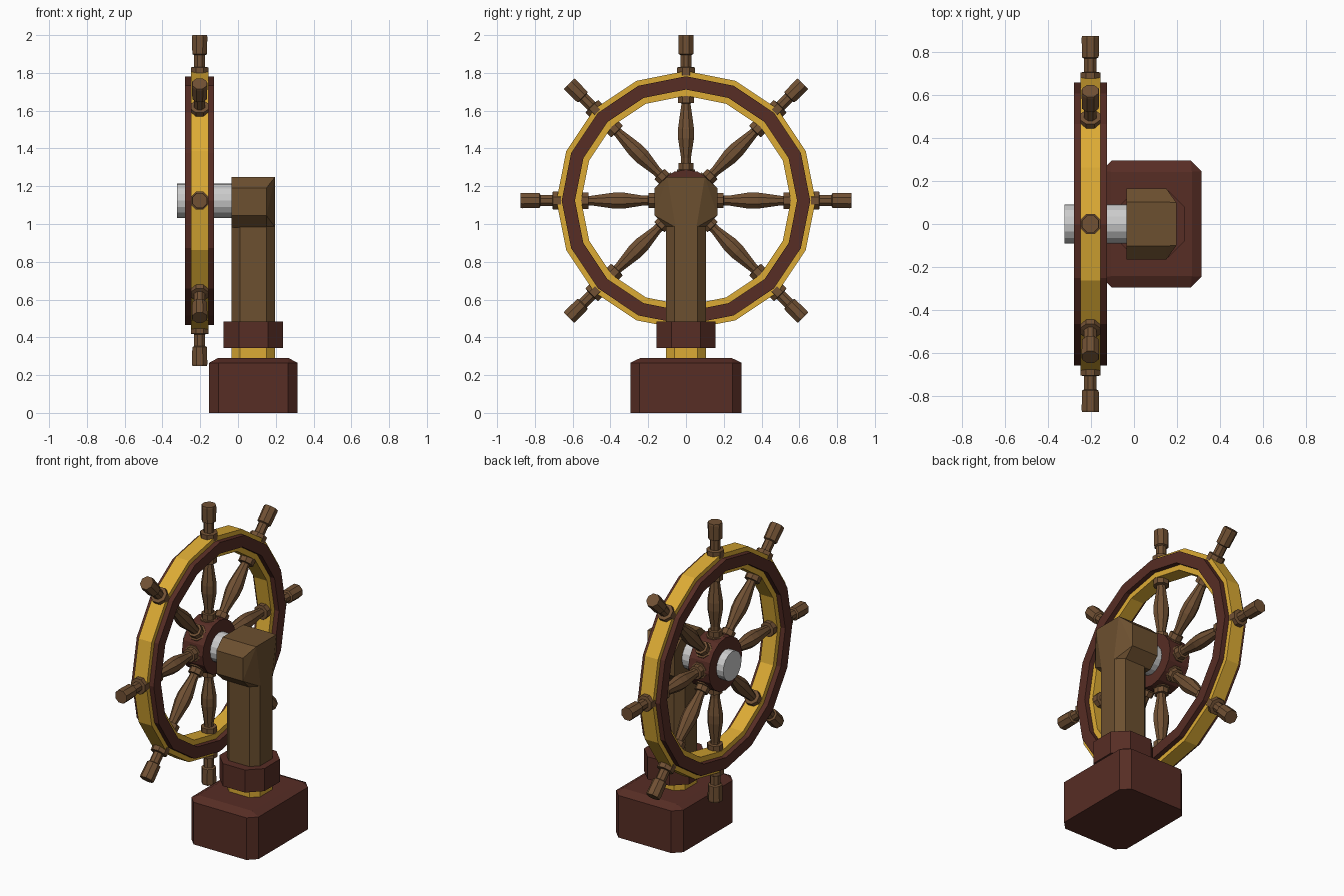
import bpy, bmesh, math
from mathutils import Matrix, Vector

if "Cube" in bpy.data.objects:
    bpy.data.objects.remove(bpy.data.objects["Cube"])


def material(name, rgb):
    m = bpy.data.materials.new(name)
    m.diffuse_color = (*rgb, 1)
    m.use_nodes = True
    m.node_tree.nodes["Principled BSDF"].inputs["Base Color"].default_value = m.diffuse_color
    return m


GOLD = material("gold", (0.72, 0.41, 0.035))
TURNED = material("turned_wood", (0.165, 0.082, 0.034))
POST = material("post_wood", (0.15, 0.079, 0.029))
RED = material("dark_red_wood", (0.095, 0.026, 0.018))
STEEL = material("steel", (0.6, 0.6, 0.6))


def finish(name, bm, mat):
    bmesh.ops.recalc_face_normals(bm, faces=bm.faces)
    me = bpy.data.meshes.new(name)
    bm.to_mesh(me)
    bm.free()
    me.materials.append(mat)
    ob = bpy.data.objects.new(name, me)
    bpy.context.collection.objects.link(ob)
    return ob


def lathe(name, profile, sides, mat, matrix, ring=False, phase=0.0):
    """Spin (along, radius) points about local z; ring joins last to first."""
    bm = bmesh.new()
    loops = []
    for h, r in profile:
        loops.append([bm.verts.new(matrix @ Vector((
            r * math.cos(2 * math.pi * (i + phase) / sides),
            r * math.sin(2 * math.pi * (i + phase) / sides), h)))
            for i in range(sides)])
    pairs = list(zip(loops, loops[1:]))
    if ring:
        pairs.append((loops[-1], loops[0]))
    else:
        bm.faces.new(loops[0])
        bm.faces.new(loops[-1])
    for a, b in pairs:
        for i in range(sides):
            j = (i + 1) % sides
            bm.faces.new((a[i], a[j], b[j], b[i]))
    return finish(name, bm, mat)


def hull(name, points, mat):
    """Convex solid with coplanar triangles merged."""
    bm = bmesh.new()
    for p in points:
        bm.verts.new(p)
    bmesh.ops.convex_hull(bm, input=bm.verts)
    bmesh.ops.dissolve_limit(bm, angle_limit=0.01, verts=bm.verts, edges=bm.edges)
    return finish(name, bm, mat)


def outline(cx, hx, hy, c, z):
    """Rectangle with corners cut by c, at height z."""
    pts = []
    for sx in (-1, 1):
        for sy in (-1, 1):
            pts.append((cx + sx * (hx - c), sy * hy, z))
            if c:
                pts.append((cx + sx * hx, sy * (hy - c), z))
    return pts


def block(name, cx, hx, hy, c, z0, z1, mat):
    return hull(name, outline(cx, hx, hy, c, z0) + outline(cx, hx, hy, c, z1), mat)


# Pedestal: base with bevelled top, gold neck, collar, post
CX = 0.081
hull("base", outline(CX, 0.234, 0.295, 0.05, 0) + outline(CX, 0.234, 0.295, 0.05, 0.265)
     + outline(CX, 0.188, 0.243, 0, 0.29), RED)
block("gold_neck", CX, 0.116, 0.105, 0.045, 0.28, 0.35, GOLD)
block("post_collar", CX, 0.157, 0.157, 0.08, 0.343, 0.485, RED)
block("post", CX, 0.116, 0.105, 0.045, 0.48, 0.99, POST)

# Post head: octagonal block narrowing toward the back
head = []
for s in (-1, 1):
    for x in (-0.035, 0.15):
        head += [(x, s * y, z) for y, z in
                 ((0.102, 1.25), (0.166, 1.19), (0.166, 1.045), (0.102, 0.982))]
    head += [(0.197, s * 0.1, 1.25), (0.197, s * 0.055, 0.982)]
hull("post_head", head, POST)

# Wheel frame: local z runs along world x
WHEEL = Matrix.Translation((-0.203, 0, 1.124))
AXIS = WHEEL @ Matrix.Rotation(math.pi / 2, 4, 'Y')

lathe("axle", [(-0.12, 0.091), (0.175, 0.091)], 16, STEEL, AXIS)
lathe("hub", [(-0.072, 0.165), (0.072, 0.165)], 16, RED, AXIS)
lathe("gold_rim", [(-0.046, 0.555), (-0.046, 0.686), (0.046, 0.686), (0.046, 0.555)],
      16, GOLD, AXIS, ring=True)
lathe("red_rim_band", [(-0.077, 0.588), (-0.077, 0.658), (0.077, 0.658), (0.077, 0.588)],
      16, RED, AXIS, ring=True)

# Eight turned spokes with handles
spoke = [(0.12, 0.052), (0.163, 0.052), (0.165, 0.042), (0.198, 0.042), (0.2, 0.028),
         (0.225, 0.028), (0.33, 0.046), (0.38, 0.046), (0.505, 0.027), (0.515, 0.027),
         (0.517, 0.047), (0.572, 0.047), (0.574, 0.036), (0.66, 0.036), (0.662, 0.051),
         (0.705, 0.051), (0.708, 0.031), (0.77, 0.031), (0.775, 0.042), (0.865, 0.044),
         (0.876, 0.042)]
for k in range(8):
    lathe(f"spoke_{k + 1}", spoke, 8, TURNED,
          WHEEL @ Matrix.Rotation(k * math.pi / 4, 4, 'X'), phase=0.5)
